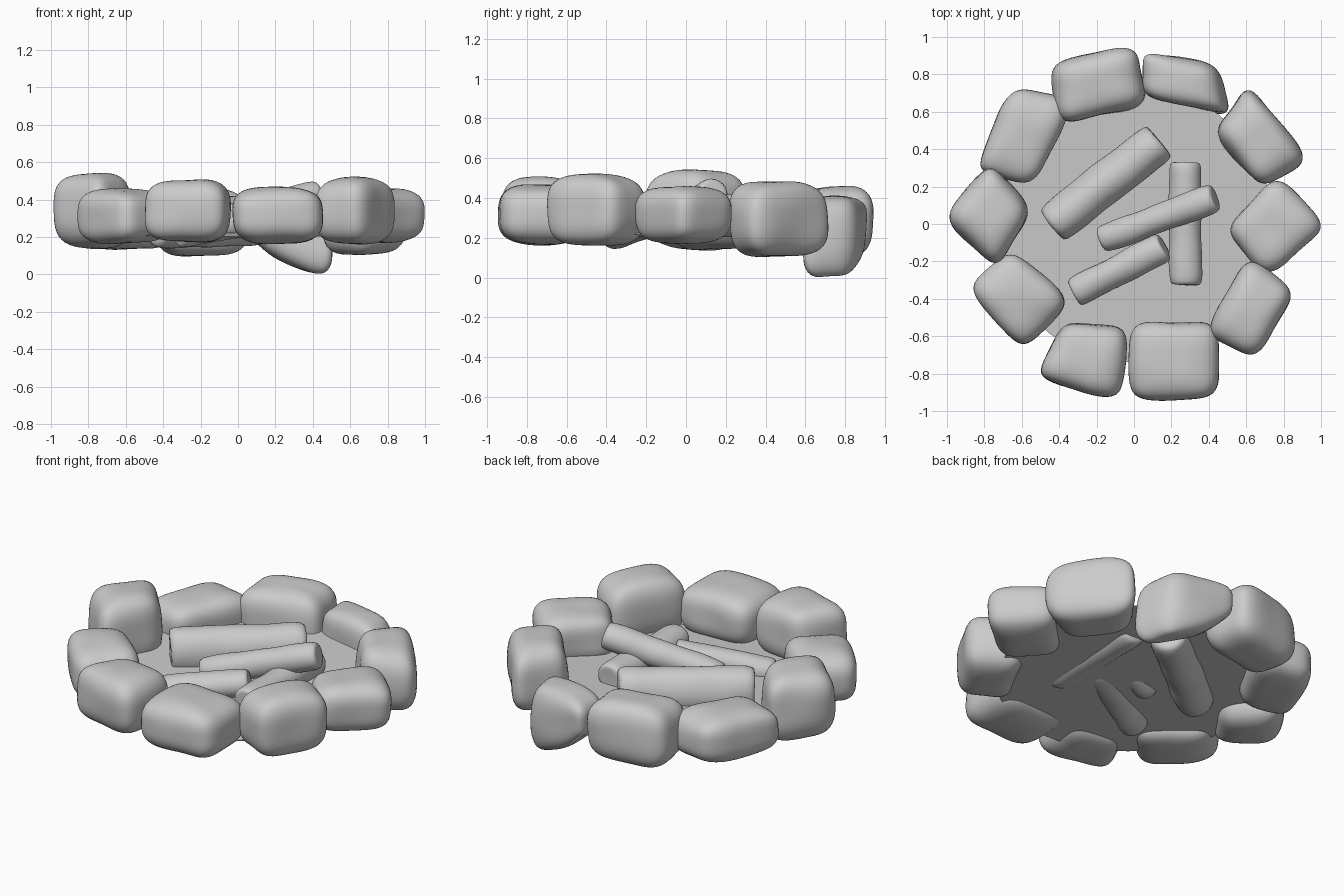
import bpy, bmesh
from mathutils import Vector, Matrix, noise

default_cube = bpy.data.objects.get("Cube")
if default_cube:
    bpy.data.objects.remove(default_cube, do_unlink=True)

# One stone-grey colour for everything
grey = bpy.data.materials.new("stone_grey")
grey.use_nodes = True
colour = (0.6, 0.6, 0.6, 1)
grey.diffuse_color = colour
grey.node_tree.nodes["Principled BSDF"].inputs["Base Color"].default_value = colour


def finish(name, bm):
    """Turn a bmesh into a smooth-shaded grey object."""
    bmesh.ops.recalc_face_normals(bm, faces=bm.faces[:])
    mesh = bpy.data.meshes.new(name)
    bm.to_mesh(mesh)
    bm.free()
    mesh.materials.append(grey)
    obj = bpy.data.objects.new(name, mesh)
    bpy.context.collection.objects.link(obj)
    bpy.ops.object.select_all(action='DESELECT')
    obj.select_set(True)
    bpy.context.view_layer.objects.active = obj
    bpy.ops.object.shade_smooth_by_angle(angle=0.9)


def rounded_block(plan_power, end_power):
    """Unit block: plan_power rounds the cross-section, end_power the rims."""
    bm = bmesh.new()
    bmesh.ops.create_cube(bm, size=2)
    bmesh.ops.subdivide_edges(bm, edges=bm.edges[:], cuts=13, use_grid_fill=True)
    for v in bm.verts:
        x, y, z = map(abs, v.co)
        ring = (x ** plan_power + y ** plan_power) ** (1 / plan_power)
        v.co /= (ring ** end_power + z ** end_power) ** (1 / end_power)
    return bm


def lumps(bm, frequency, amount):
    """Push the surface in and out with soft noise."""
    bm.normal_update()
    for v in bm.verts:
        v.co += v.normal * noise.noise(v.co * frequency) * amount


def stone(name, corners, low, high, droop=0):
    """Rounded boulder fitted to four plan corners and a height range."""
    corners = [Vector(c) for c in corners]
    middle = sum(corners, Vector((0, 0))) / len(corners)
    a, b, c, d = [middle + (p - middle) * 1.15 for p in corners]
    bm = rounded_block(4.5, 3.3)
    for v in bm.verts:
        s, t, h = [(k + 1) / 2 for k in v.co]
        plan = d.lerp(c, s).lerp(a.lerp(b, s), t)
        base = low - droop * max(0, s - 0.1)
        v.co = (plan.x, plan.y, base + (high - base) * h)
    lumps(bm, 4, 0.016)
    finish(name, bm)


def log(name, start, end, half_width, half_height):
    """Short round log with softened rims between two points."""
    start, end = Vector(start), Vector(end)
    axis = end - start
    bm = rounded_block(2, 14)
    size = Matrix.Diagonal((half_width, half_height, axis.length / 2, 1))
    turn = axis.to_track_quat('Z', 'Y').to_matrix().to_4x4()
    bm.transform(Matrix.Translation((start + end) / 2) @ turn @ size)
    lumps(bm, 6, 0.008)
    finish(name, bm)


# Ring of stones
stone("front_left_stone", [(0.01, -.55), (.42, -.55), (.42, -.91), (0, -.92)], .17, .465)
stone("front_right_stone", [(-.36, -.54), (-.06, -.57), (-.09, -.92), (-.5, -.81)], .17, .505)
stone("right_front_stone", [(-.65, -.16), (-.37, -.41), (-.6, -.65), (-.86, -.35)], .165, .45)
stone("right_stone", [(-.77, .31), (-.57, .06), (-.74, -.21), (-.99, .03)], .145, .54)
stone("right_back_stone", [(-.64, .71), (-.36, .63), (-.54, .24), (-.83, .31)], .13, .4)
stone("back_right_stone", [(-.42, .85), (-.01, .93), (.04, .65), (-.37, .56)], .1, .46)
stone("back_left_stone", [(.07, .91), (.42, .84), (.49, .59), (.07, .69)], .16, .41, .24)
stone("left_back_stone", [(.62, .72), (.9, .36), (.67, .22), (.45, .49)], .1, .485)
stone("left_stone", [(.76, .23), (1, -.02), (.72, -.25), (.51, -.03)], .17, .455)
stone("left_front_stone", [(.61, -.21), (.84, -.38), (.65, -.69), (.41, -.57)], .16, .515)

# Thin ash bed inside the ring, rising slightly to the back
bed = bmesh.new()
bmesh.ops.create_cone(bed, cap_ends=True, segments=48, radius1=.74, radius2=.74, depth=.006)
bed.transform(Matrix.Translation((0, 0, .23)) @ Matrix.Rotation(0.04, 4, 'X'))
finish("ash_bed", bed)

# Logs lying half sunk in the bed, one leaning on the others
log("large_log", (-.44, -.01, .275), (.135, .445, .29), .115, .135)
log("back_to_front_log", (.275, -.325, .285), (.275, .33, .285), .087, .08)
log("small_front_log", (-.32, -.37, .215), (.16, -.12, .3), .082, .075)
log("leaning_log", (-.175, -.085, .26), (.43, .14, .43), .077, .075)
